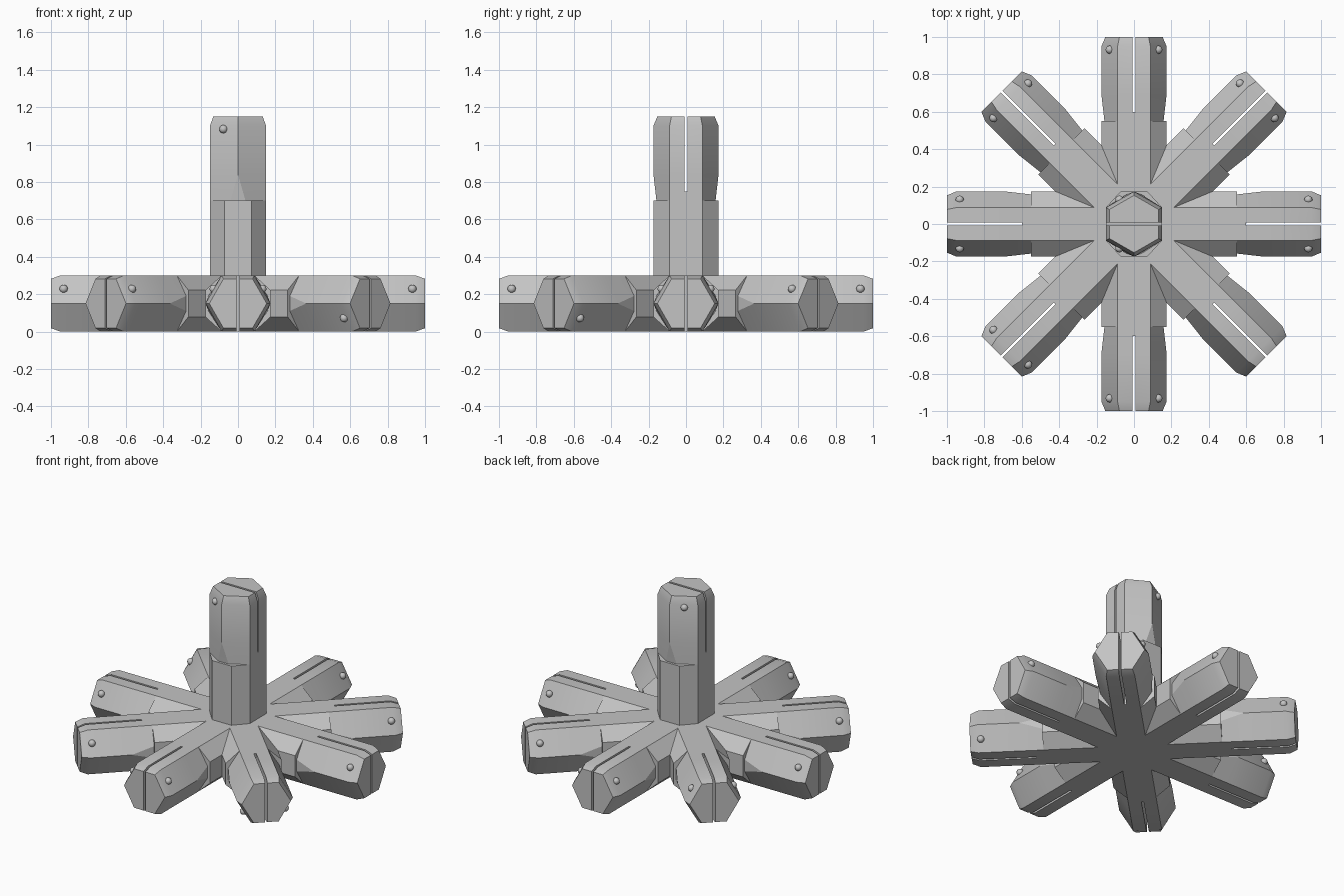
import bpy
import bmesh
from math import pi
from mathutils import Matrix

cube = bpy.data.objects.get("Cube")
if cube:
    bpy.data.objects.remove(cube, do_unlink=True)

HALF = 0.15       # half thickness across the flats
FLAT = 0.088      # half width of a flat face
POINT = 0.174     # half width across the points

grey = bpy.data.materials.new("plain_grey")
grey.use_nodes = True
grey.diffuse_color = (0.55, 0.55, 0.55, 1)
grey.node_tree.nodes["Principled BSDF"].inputs["Base Color"].default_value = (0.55, 0.55, 0.55, 1)


def section(width, notch, scale=1.0):
    """Eight-sided section; a zero notch closes the sides to a hexagon point."""
    quarter = [(FLAT, HALF), (width, notch)]
    right = quarter + [(y, -z) for y, z in reversed(quarter)]
    ring = right + [(-y, -z) for y, z in right]
    return [(y * scale, z * scale) for y, z in ring]


def loft(name, stations):
    """Skin a list of (x, section) stations and cap both ends."""
    bm = bmesh.new()
    rings = [[bm.verts.new((x, y, z)) for y, z in ring] for x, ring in stations]
    for a, b in zip(rings, rings[1:]):
        for i in range(len(a)):
            j = (i + 1) % len(a)
            bm.faces.new((a[i], a[j], b[j], b[i]))
    bm.faces.new(rings[0])
    bm.faces.new(list(reversed(rings[-1])))
    bmesh.ops.remove_doubles(bm, verts=bm.verts, dist=0.0005)
    bmesh.ops.recalc_face_normals(bm, faces=bm.faces)
    return finish(name, bm)


def finish(name, bm):
    mesh = bpy.data.meshes.new(name)
    bm.to_mesh(mesh)
    bm.free()
    mesh.materials.append(grey)
    return mesh


def place(name, mesh, matrix):
    obj = bpy.data.objects.new(name, mesh)
    bpy.context.collection.objects.link(obj)
    obj.matrix_world = matrix
    return obj


# Inner sleeve: a chamfered bar from the hub outwards
sleeve = loft("sleeve", [(0, section(POINT, 0.072)), (0.55, section(POINT, 0.072))])

# Outer grip: tapered root, hexagonal body, chamfered tip
solid = loft("solid_grip", [
    (0.54, section(0.157, 0.04)),
    (0.55, section(0.158, 0.04)),
    (0.69, section(POINT, 0)),
    (0.95, section(POINT, 0)),
    (1.0, section(POINT, 0, 0.88)),
])

# Slot cut through the grip from the tip
bm = bmesh.new()
bmesh.ops.create_cube(bm, size=1, matrix=Matrix.Translation((0.85, 0, 0)) @ Matrix.Diagonal((0.5, 0.014, 0.5, 1)))
cutter = place("slot_cutter", finish("slot_cutter", bm), Matrix())
cutter.hide_render = True
blank = place("grip_blank", solid, Matrix())
cut = blank.modifiers.new("slot", "BOOLEAN")
cut.operation = "DIFFERENCE"
cut.solver = "EXACT"
cut.object = cutter
grip = bpy.data.meshes.new_from_object(blank.evaluated_get(bpy.context.evaluated_depsgraph_get()))
grip.name = "grip"
bpy.data.objects.remove(blank)
bpy.data.objects.remove(cutter)
grip.shade_smooth()
grip.set_sharp_from_angle(angle=pi / 6)

# Pair of small round studs on the upper slanted faces of the tip
bm = bmesh.new()
for side in (-1, 1):
    bmesh.ops.create_uvsphere(bm, u_segments=16, v_segments=10, radius=0.022,
                              matrix=Matrix.Translation((0.932, side * 0.13, 0.078)))
studs = finish("studs", bm)
studs.shade_smooth()


def arm(name, matrix):
    for part, mesh in (("sleeve", sleeve), ("grip", grip), ("studs", studs)):
        place(f"{name}_{part}", mesh, matrix)


# Eight level arms; the front left one is turned upside down
lift = Matrix.Translation((0, 0, HALF))
names = ["left", "back_left", "back", "back_right", "right", "front_right", "front", "front_left"]
for i, name in enumerate(names):
    turn = Matrix.Rotation(i * pi / 4, 4, "Z")
    roll = Matrix.Rotation(pi if name == "front_left" else 0, 4, "X")
    arm(name, lift @ turn @ roll)

# One upright arm
arm("upright", lift @ Matrix.Rotation(-pi / 2, 4, "Y"))
